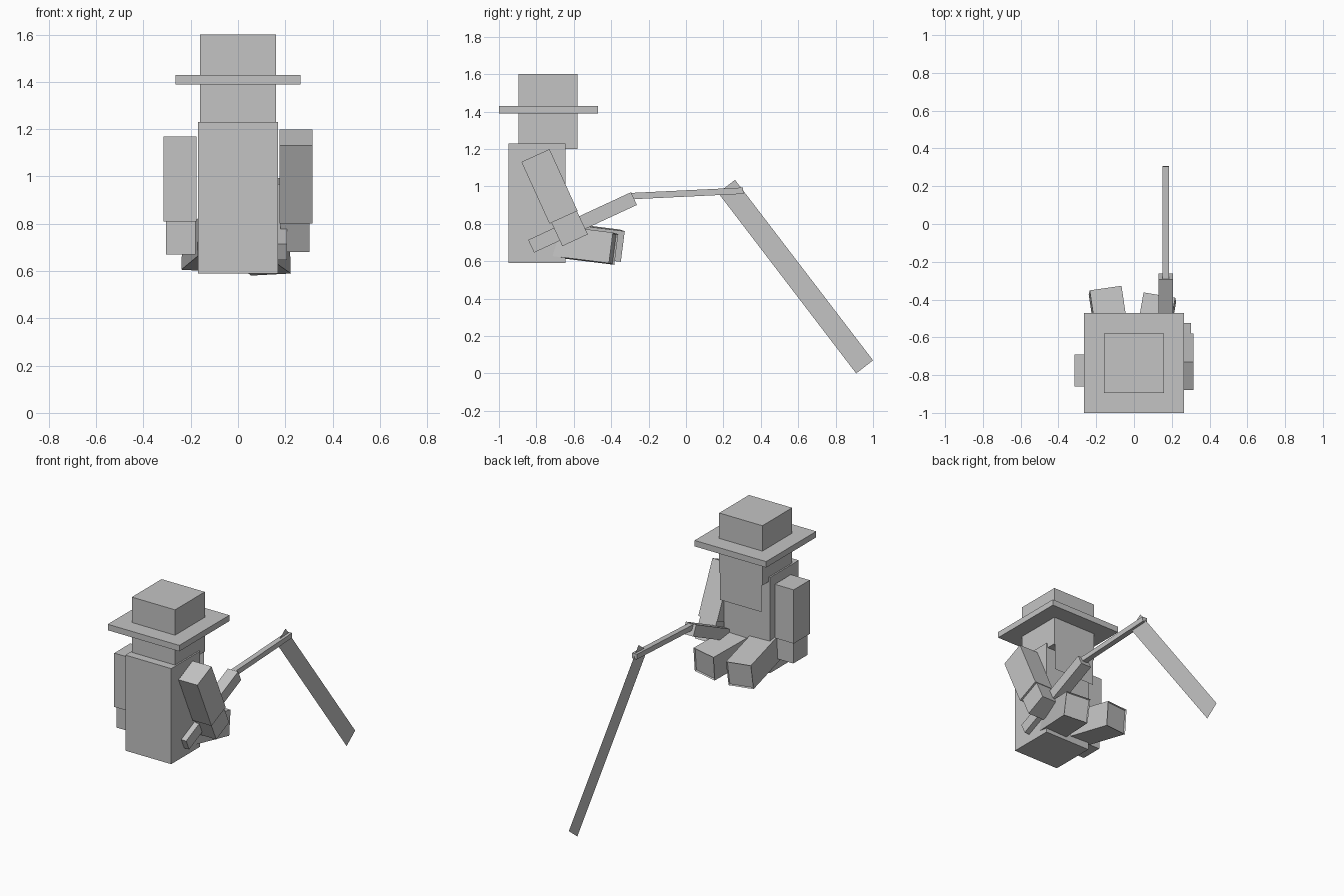
import bpy
import bmesh
import math
from mathutils import Matrix, Vector

if "Cube" in bpy.data.objects:
    bpy.data.objects.remove(bpy.data.objects["Cube"])

grey = bpy.data.materials.new("plain grey")
grey.diffuse_color = (0.55, 0.55, 0.55, 1)
grey.use_nodes = True
grey.node_tree.nodes["Principled BSDF"].inputs["Base Color"].default_value = grey.diffuse_color


def finish(name, bm):
    mesh = bpy.data.meshes.new(name)
    bm.to_mesh(mesh)
    bm.free()
    mesh.materials.append(grey)
    obj = bpy.data.objects.new(name, mesh)
    bpy.context.collection.objects.link(obj)
    return obj


def box(name, x, y, z):
    """Upright box from (min, max) ranges."""
    bm = bmesh.new()
    bmesh.ops.create_cube(bm, size=1)
    size = [r[1] - r[0] for r in (x, y, z)]
    centre = [(r[0] + r[1]) / 2 for r in (x, y, z)]
    bm.transform(Matrix.Translation(centre) @ Matrix.Diagonal((*size, 1)))
    return finish(name, bm)


def bar(name, start, end, x, thick):
    """Box running between two (y, z) points, spanning the x range."""
    dy, dz = end[0] - start[0], end[1] - start[1]
    centre = ((x[0] + x[1]) / 2, (start[0] + end[0]) / 2, (start[1] + end[1]) / 2)
    bm = bmesh.new()
    bmesh.ops.create_cube(bm, size=1)
    bm.transform(Matrix.Translation(centre)
                 @ Matrix.Rotation(math.atan2(dz, dy), 4, 'X')
                 @ Matrix.Diagonal((x[1] - x[0], math.hypot(dy, dz), thick, 1)))
    return finish(name, bm)


def sheet(name, points):
    """Single flat panel without thickness."""
    bm = bmesh.new()
    bm.faces.new([bm.verts.new(p) for p in points])
    return finish(name, bm)


def leg(name, foot, yaw, roll):
    """Leg ending at the foot centre, with a shallow rim around the sole."""
    bm = bmesh.new()
    bmesh.ops.create_cube(bm, size=1)
    bm.transform(Matrix.Diagonal((0.17, 0.46, 0.165, 1)) @ Matrix.Translation((0, -0.5, 0)))
    bm.normal_update()
    sole = [f for f in bm.faces if f.normal.y > 0.9]
    bmesh.ops.inset_region(bm, faces=sole, thickness=0.006, depth=0)
    bmesh.ops.translate(bm, verts=sole[0].verts[:], vec=Vector((0, -0.01, 0)))
    bm.transform(Matrix.Translation(foot)
                 @ Matrix.Rotation(math.radians(yaw), 4, 'Z')
                 @ Matrix.Rotation(math.radians(-7), 4, 'X')
                 @ Matrix.Rotation(math.radians(roll), 4, 'Y'))
    return finish(name, bm)


# Torso, head and hat
box("torso", (-0.17, 0.17), (-0.95, -0.645), (0.59, 1.23))
box("head", (-0.16, 0.16), (-0.895, -0.58), (1.2, 1.41))
box("hat_brim", (-0.265, 0.265), (-1.0, -0.47), (1.39, 1.43))
box("hat_crown", (-0.16, 0.16), (-0.895, -0.58), (1.41, 1.6))
sheet("beard", [(0.155, -0.58, 1.02), (-0.155, -0.58, 1.02),
                (-0.155, -0.58, 1.2), (0.155, -0.58, 1.2)])

# Hanging left arm
box("left_sleeve", (-0.315, -0.175), (-0.86, -0.69), (0.81, 1.17))
box("left_arm", (-0.305, -0.18), (-0.85, -0.70), (0.67, 1.15))

# Right arm swung forward to hold the rod
bar("right_sleeve", (-0.805, 1.165), (-0.655, 0.835), (0.175, 0.315), 0.165)
bar("right_arm", (-0.795, 1.145), (-0.593, 0.712), (0.18, 0.302), 0.15)

# Seated legs splayed outward
leg("left_leg", (-0.153, -0.35, 0.683), 8.5, 3)
leg("right_leg", (0.137, -0.387, 0.667), -10, -3)

# Rod and line
bar("rod_handle", (-0.828, 0.68), (-0.278, 0.935), (0.13, 0.207), 0.075)
bar("rod_tip", (-0.295, 0.948), (0.306, 0.977), (0.15, 0.186), 0.034)
sheet("line", [(0.168, 0.262, 1.035), (0.168, 0.172, 0.965),
               (0.168, 0.91, 0.0), (0.168, 1.0, 0.07)])
